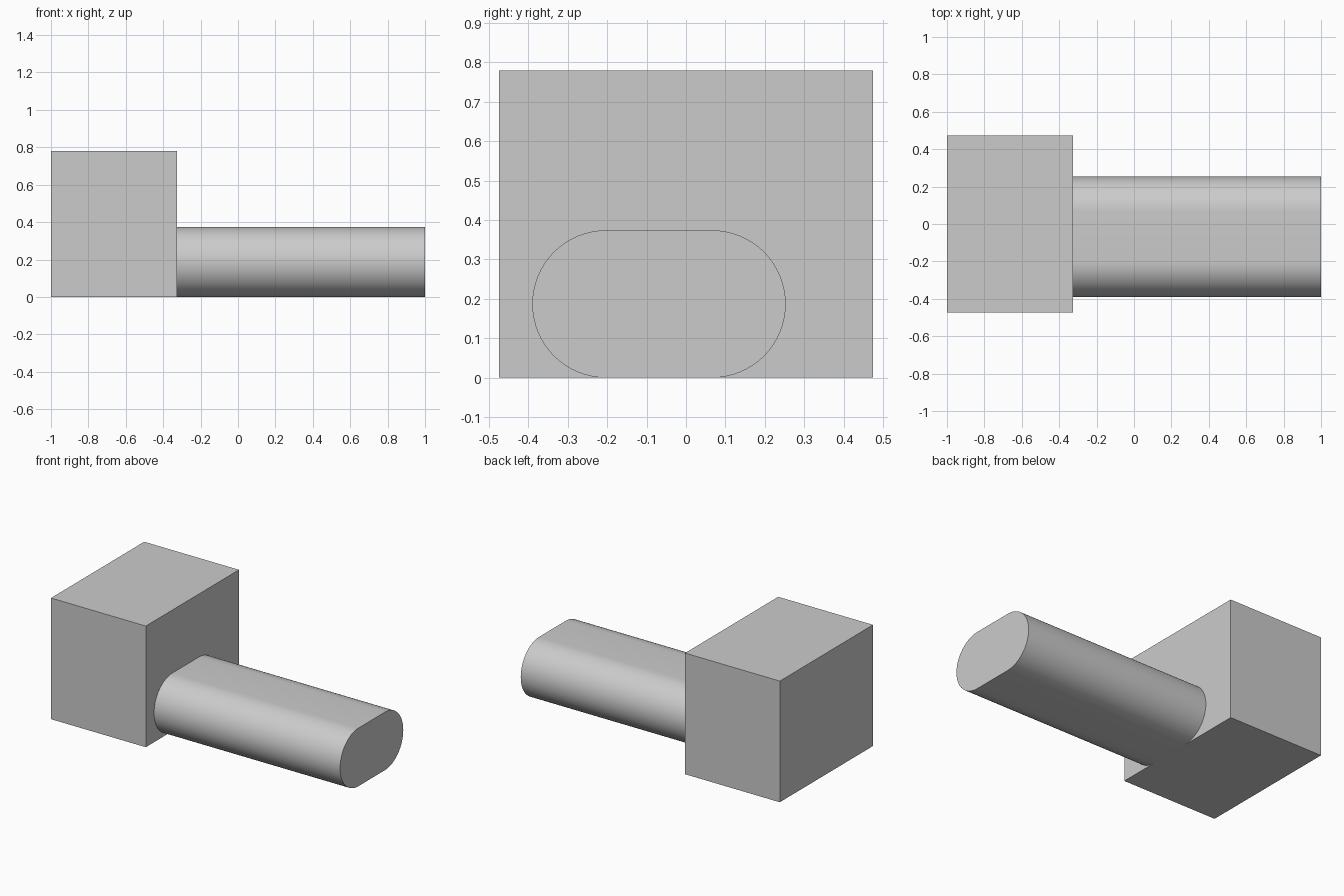
import bpy, bmesh
from math import pi, cos, sin, radians

cube = bpy.data.objects.get("Cube")
if cube:
    bpy.data.objects.remove(cube, do_unlink=True)

grey = bpy.data.materials.new("plain grey")
grey.use_nodes = True
colour = (0.6, 0.6, 0.6, 1)
grey.diffuse_color = colour
grey.node_tree.nodes["Principled BSDF"].inputs["Base Color"].default_value = colour


def extrude_x(name, profile, x0, x1):
    """Solid made by sweeping a (y, z) outline along x."""
    bm = bmesh.new()
    face = bm.faces.new([bm.verts.new((x0, y, z)) for y, z in profile])
    swept = bmesh.ops.extrude_face_region(bm, geom=[face])["geom"]
    moved = [v for v in swept if isinstance(v, bmesh.types.BMVert)]
    bmesh.ops.translate(bm, verts=moved, vec=(x1 - x0, 0, 0))
    bmesh.ops.recalc_face_normals(bm, faces=bm.faces)
    mesh = bpy.data.meshes.new(name)
    bm.to_mesh(mesh)
    bm.free()
    mesh.materials.append(grey)
    obj = bpy.data.objects.new(name, mesh)
    bpy.context.collection.objects.link(obj)
    return obj


def slot_outline(y0, y1, height, steps=32):
    """Flat top and bottom joined by two half circles."""
    r = height / 2
    points = []
    for centre, start in ((y1 - r, -pi / 2), (y0 + r, pi / 2)):
        for i in range(steps + 1):
            a = start + pi * i / steps
            points.append((centre + r * cos(a), r + r * sin(a)))
    return points


# Block head
w, h = 0.474, 0.78
extrude_x("head_block", [(-w, 0), (w, 0), (w, h), (-w, h)], -1, -0.325)

# Rounded shank, off centre on the block
shank = extrude_x("rounded_shank", slot_outline(-0.39, 0.253, 0.374), -0.325, 1)
bpy.ops.object.select_all(action="DESELECT")
shank.select_set(True)
bpy.context.view_layer.objects.active = shank
bpy.ops.object.shade_smooth_by_angle(angle=radians(30))
